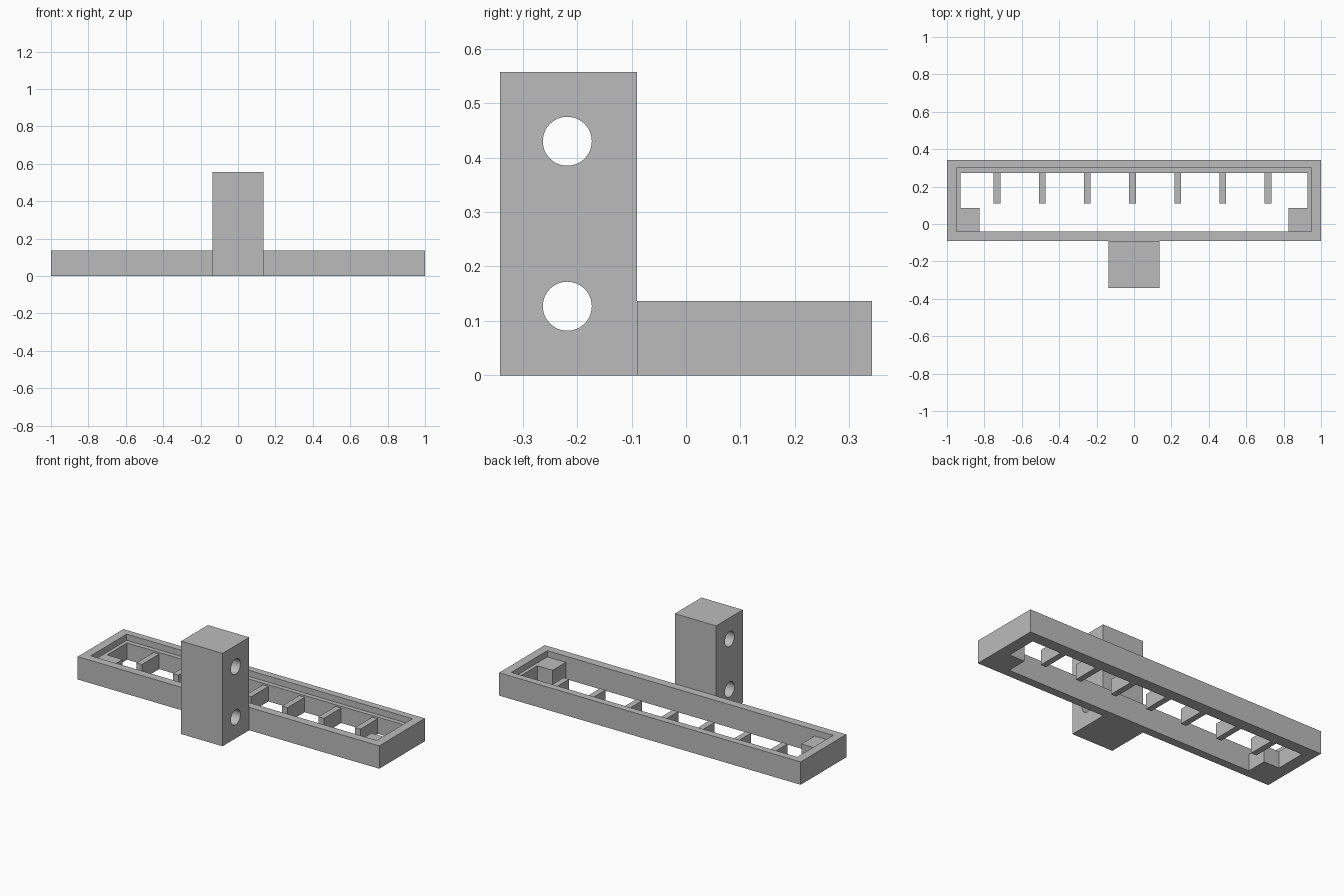
import bpy, math

cube = bpy.data.objects.get("Cube")
if cube:
    bpy.data.objects.remove(cube, do_unlink=True)

grey = bpy.data.materials.new("plain grey")
grey.use_nodes = True
COLOUR = (0.5, 0.5, 0.5, 1)
grey.diffuse_color = COLOUR
grey.node_tree.nodes["Principled BSDF"].inputs["Base Color"].default_value = COLOUR


def box(name, x, y, z):
    """Axis-aligned box from (min, max) pairs."""
    bpy.ops.mesh.primitive_cube_add(size=1)
    ob = bpy.context.object
    ob.name = name
    ob.location = [sum(r) / 2 for r in (x, y, z)]
    ob.scale = [r[1] - r[0] for r in (x, y, z)]
    bpy.ops.object.transform_apply(location=True, scale=True)
    ob.data.materials.append(grey)
    return ob


def cut(ob, cutter):
    cutter.hide_render = True
    mod = ob.modifiers.new("cut", "BOOLEAN")
    mod.operation = "DIFFERENCE"
    mod.solver = "EXACT"
    mod.object = cutter
    bpy.context.view_layer.objects.active = ob
    bpy.ops.object.modifier_apply(modifier=mod.name)
    bpy.data.objects.remove(cutter, do_unlink=True)


FRONT, INNER_FRONT, LIP, BACK = -0.09, -0.04, 0.273, 0.342
HEIGHT, LEDGE, TOOTH_TOP = 0.137, 0.1, 0.09
OPEN_X = 0.927

# Tray frame: through opening plus a wider recess that leaves a ledge
frame = box("tray_frame", (-1, 1), (FRONT, BACK), (0, HEIGHT))
cut(frame, box("opening", (-OPEN_X, OPEN_X), (INNER_FRONT, LIP), (-1, 1)))
cut(frame, box("recess", (-0.948, 0.948), (INNER_FRONT, 0.3), (LEDGE, 1)))

# Corner blocks level with the ledge
for side, name in ((1, "left"), (-1, "right")):
    xs = sorted((side * 0.825, side * OPEN_X))
    box(f"corner_block_{name}", xs, (INNER_FRONT, 0.085), (0, LEDGE))

# Row of teeth on the back lip
for i in range(7):
    x = -0.008 + (i - 3) * 0.2415
    box(f"tooth_{i + 1}", (x - 0.018, x + 0.018), (0.11, LIP), (0, TOOTH_TOP))

# Mounting post with two cross holes
post = box("mounting_post", (-0.137, 0.137), (-BACK, FRONT), (0, 0.557))
for z in (0.127, 0.43):
    bpy.ops.mesh.primitive_cylinder_add(
        vertices=48, radius=0.045, depth=1,
        location=(0, -0.218, z), rotation=(0, math.pi / 2, 0))
    hole = bpy.context.object
    hole.data.materials.append(grey)
    cut(post, hole)

bpy.ops.object.select_all(action="DESELECT")
post.select_set(True)
bpy.context.view_layer.objects.active = post
bpy.ops.object.shade_smooth_by_angle(angle=math.radians(30))
